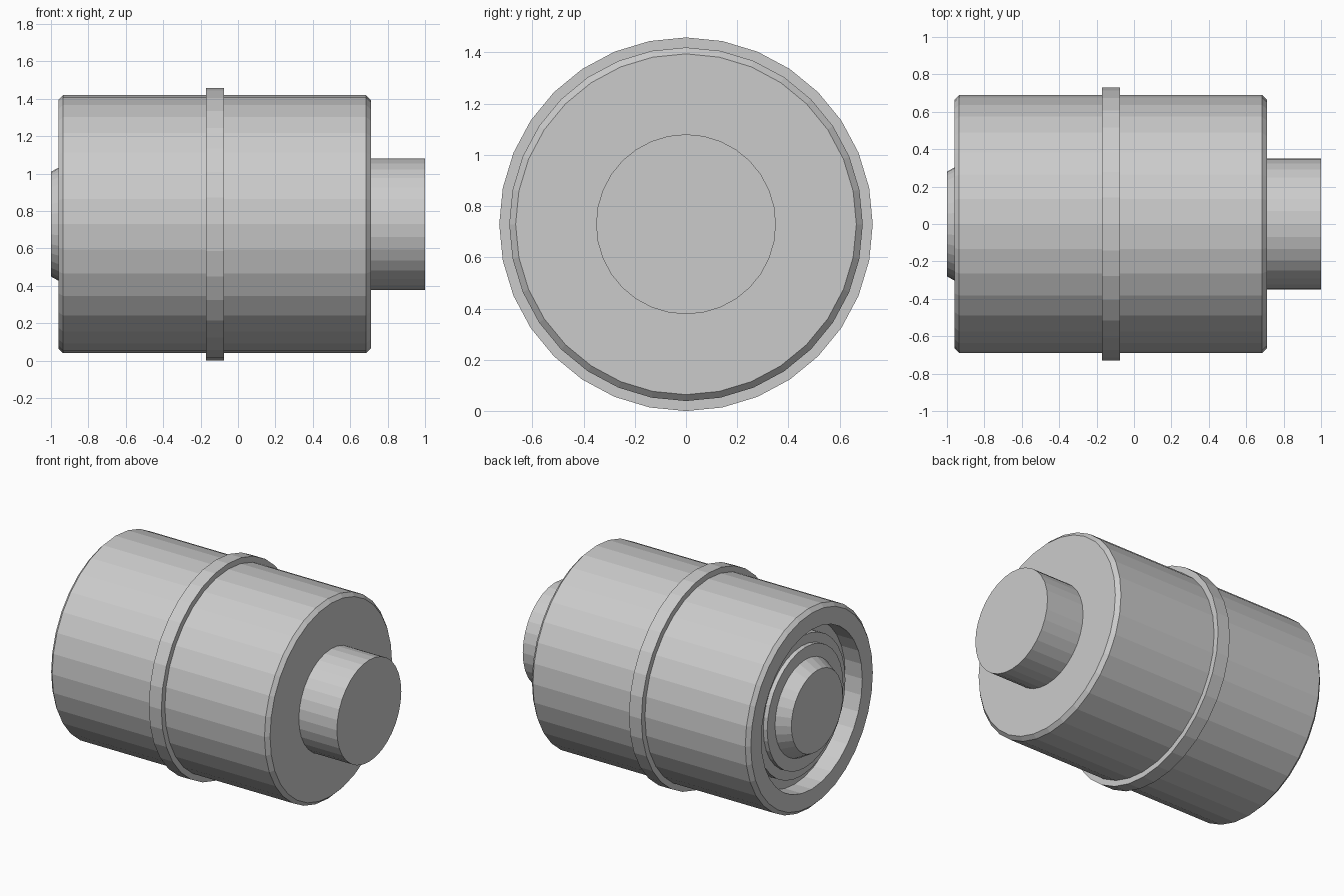
import bpy, bmesh, math
from mathutils import Vector

if "Cube" in bpy.data.objects:
    bpy.data.objects.remove(bpy.data.objects["Cube"])

SIDES = 32
CENTRE_Z = 0.729


def lathe(name, profile, closed=False):
    """Revolve (x, radius) points around the horizontal x axis."""
    bm = bmesh.new()
    rings = []
    for x, r in profile:
        if r == 0:
            rings.append([bm.verts.new((x, 0, CENTRE_Z))] * SIDES)
            continue
        ring = []
        for i in range(SIDES):
            a = 2 * math.pi * i / SIDES
            ring.append(bm.verts.new((x, r * math.sin(a), CENTRE_Z + r * math.cos(a))))
        rings.append(ring)
    pairs = list(zip(rings, rings[1:]))
    if closed:
        pairs.append((rings[-1], rings[0]))
    for a, b in pairs:
        for i in range(SIDES):
            j = (i + 1) % SIDES
            loop = list(dict.fromkeys((a[i], a[j], b[j], b[i])))
            bm.faces.new(loop)
    bmesh.ops.recalc_face_normals(bm, faces=bm.faces)
    mesh = bpy.data.meshes.new(name)
    bm.to_mesh(mesh)
    bm.free()
    obj = bpy.data.objects.new(name, mesh)
    bpy.context.collection.objects.link(obj)
    return obj


# Main drum with chamfered rims; the left end is recessed around a stepped boss
lathe("drum", [
    (0.71, 0), (0.71, 0.665), (0.685, 0.69),
    (-0.935, 0.69), (-0.96, 0.665), (-0.96, 0.55),
    (-0.83, 0.55), (-0.83, 0.48),
    (-0.88, 0.48), (-0.88, 0.415),
    (-0.91, 0.415), (-0.91, 0.33),
    (-1.0, 0.28), (-1.0, 0),
])

# Raised band around the drum
lathe("band", [(-0.17, 0.68), (-0.17, 0.729), (-0.075, 0.729), (-0.075, 0.68)], closed=True)

# Output shaft on the right end
lathe("shaft", [(0.70, 0), (0.70, 0.351), (1.0, 0.351), (1.0, 0)])
